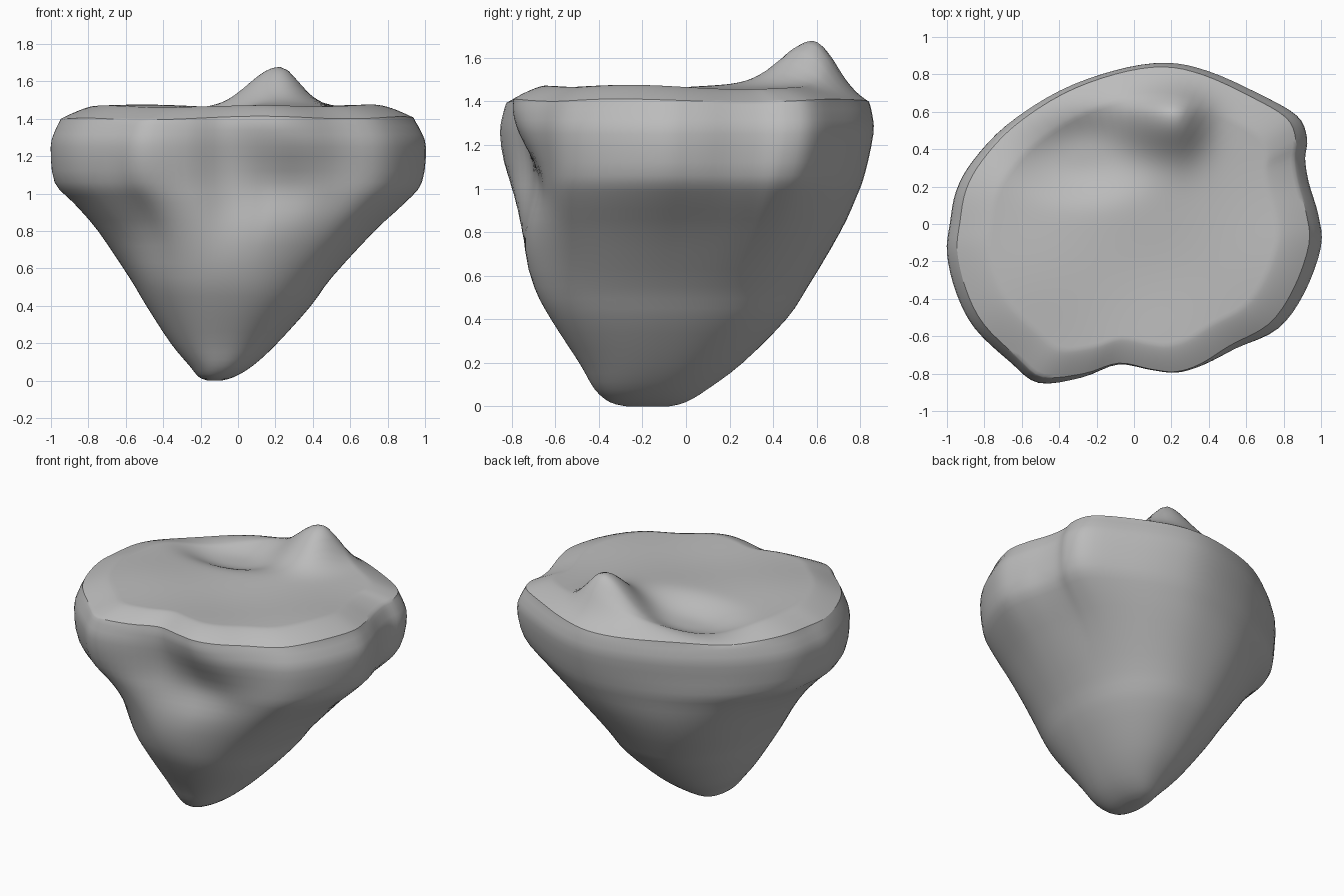
import bpy, bmesh, math

if "Cube" in bpy.data.objects:
    bpy.data.objects.remove(bpy.data.objects["Cube"])

# widest outline seen from the top, counter-clockwise
OUTLINE = [(1, -.12), (.985, .05), (.935, .22), (.915, .35), (.925, .46), (.87, .58), (.66, .7),
           (.4, .815), (.17, .86), (-.1, .82), (-.4, .71), (-.68, .53), (-.86, .34), (-.95, .18),
           (-.985, 0), (-1, -.16), (-.95, -.37), (-.85, -.56), (-.66, -.74), (-.51, -.85),
           (-.28, -.82), (-.08, -.745), (.1, -.77), (.24, -.79), (.38, -.76), (.55, -.67),
           (.77, -.56), (.91, -.37)]
# height, x min, x max, y min, y max
LEVELS = [(0, -.16, -.09, -.27, -.08), (.02, -.21, -.02, -.35, 0), (.08, -.26, .08, -.42, .1),
          (.2, -.36, .21, -.49, .26), (.4, -.49, .39, -.62, .46), (.55, -.58, .5, -.70, .56),
          (.8, -.75, .73, -.78, .71), (.95, -.88, .89, -.82, .78), (1.06, -.98, .98, -.84, .82),
          (1.25, -1, 1, -.86, .86), (1.34, -.975, .97, -.845, .855), (1.4, -.945, .935, -.825, .84)]


def catmull(pts, i, t, closed):
    n = len(pts)
    pick = lambda k: pts[k % n] if closed else pts[min(max(k, 0), n - 1)]
    a, b, c, d = (pick(i + k) for k in (-1, 0, 1, 2))
    return [q + .5 * t * (r - p + t * (2 * p - 5 * q + 4 * r - s + t * (3 * (q - r) + s - p)))
            for p, q, r, s in zip(a, b, c, d)]


def resample(pts, steps, closed):
    spans = len(pts) if closed else len(pts) - 1
    out = [catmull(pts, i, k / steps, closed) for i in range(spans) for k in range(steps)]
    return out if closed else out + [list(pts[-1])]


def bump(*terms):
    return math.exp(-sum((d / s) ** 2 for d, s in terms))


def flank(x, y, z):
    """hollows in the front of the rock, below a slight overhang of the rim"""
    if y < 0:
        y += .11 * bump((x - .25, .28), (z - 1.02, .2))
        y += .03 * bump((x - .3, .25), (z - .68, .18))
        y += .06 * bump((x + .52, .17), (z - .8, .2))
        y -= .04 * bump((x - .1, .35), (z - 1.4, .1))
    return x, y, z


def ground(x, y):
    """top surface: plateau, peak and bowl"""
    z = 1.466 + .01 * math.sin(5 * x + 1) * math.sin(6 * y)
    dx, dy = x - .22, y - .585
    z += .215 * bump((dx, .23 if dx < 0 else .15), (dy, .21 if dy < 0 else .13))
    r = ((x + .28) / .35) ** 2 + ((y - .37) / .21) ** 2
    z -= .085 * math.exp(-r ** 1.5)
    return z


stone = bpy.data.materials.new("grey stone")
stone.diffuse_color = (.5, .5, .5, 1)
stone.use_nodes = True
stone.node_tree.nodes["Principled BSDF"].inputs["Base Color"].default_value = stone.diffuse_color

bm = bmesh.new()
shape = [(x, y / .86) for x, y in resample(OUTLINE, 4, True)]
N = len(shape)


def bridge(a, b):
    for i in range(N):
        j = (i + 1) % N
        bm.faces.new((a[i], a[j], b[j], b[i]))


# flanks: rounded tip blending into the irregular outline
rings = []
for z, x0, x1, y0, y1 in resample(LEVELS, 3, False):
    w = min(max((z - .6) / .6, 0), 1)
    w = w * w * (3 - 2 * w)
    ring = []
    for u, v in shape:
        a = math.atan2(v, u)
        r = (abs(math.cos(a)) ** 2.2 + abs(math.sin(a)) ** 2.2) ** (-1 / 2.2)
        px = (1 - w) * r * math.cos(a) + w * u
        py = (1 - w) * r * math.sin(a) + w * v
        ring.append(bm.verts.new(flank((x0 + x1) / 2 + px * (x1 - x0) / 2,
                                       (y0 + y1) / 2 + py * (y1 - y0) / 2, max(z, 0))))
    if rings:
        bridge(rings[-1], ring)
    rings.append(ring)
bm.faces.new(rings[0][::-1])

# plateau: concentric rings shrinking to the middle, dipping gently at the rim
rim = [(v.co.x, v.co.y) for v in rings[-1]]
for v in rings[-1]:
    v.co.z = ground(v.co.x, v.co.y) - .062
last = rings[-1]
for k in range(1, 50):
    s = 1 - k / 50
    dip = .062 * max(0, (s - .82) / .18) ** 1.3
    ring = [bm.verts.new((x * s, y * s, ground(x * s, y * s) - dip)) for x, y in rim]
    bridge(last, ring)
    last = ring
mid = bm.verts.new((0, 0, ground(0, 0)))
for i in range(N):
    bm.faces.new((last[i], last[(i + 1) % N], mid))

bmesh.ops.recalc_face_normals(bm, faces=bm.faces)
mesh = bpy.data.meshes.new("floating_rock")
bm.to_mesh(mesh)
bm.free()
mesh.materials.append(stone)
rock = bpy.data.objects.new("floating_rock", mesh)
bpy.context.collection.objects.link(rock)
bpy.context.view_layer.objects.active = rock
rock.select_set(True)
bpy.ops.object.shade_smooth_by_angle(angle=math.radians(32))
